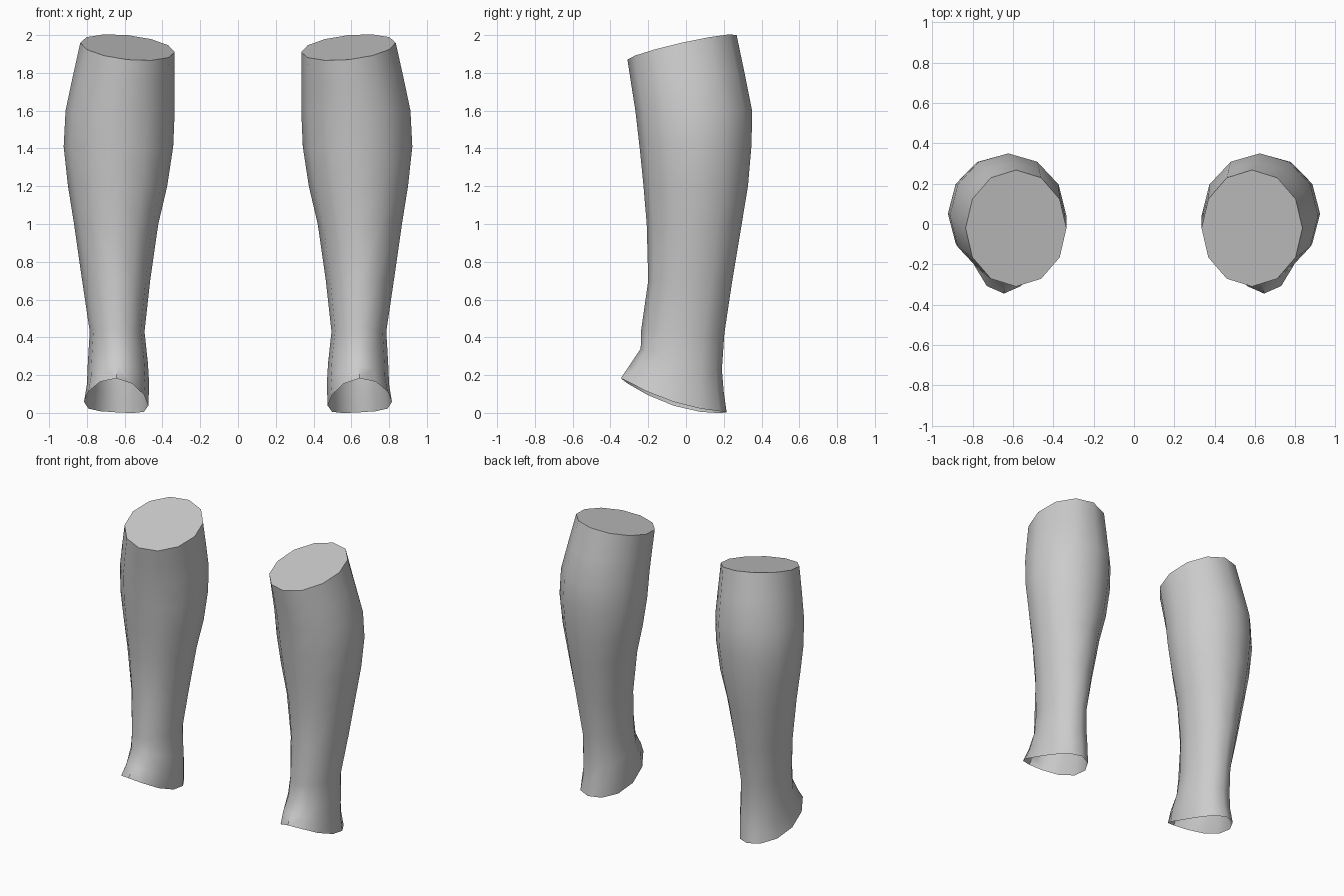
import bpy, bmesh, math

SIDES = 12
# Rings: inner x, outer x, front y, back y, front z, back z, sag in z, outward rise
RINGS = [
    (0.475, 0.815, -0.345, 0.215, 0.183, 0.003, -0.045, 0.010),
    (0.470, 0.800, -0.300, 0.200, 0.250, 0.110, -0.03, 0.0),
    (0.477, 0.795, -0.240, 0.190, 0.340, 0.230, -0.02, 0.0),
    (0.495, 0.785, -0.237, 0.203, 0.440, 0.420, 0.0, 0.0),
    (0.465, 0.825, -0.200, 0.245, 0.700, 0.700, 0.0, 0.0),
    (0.422, 0.868, -0.208, 0.295, 1.000, 1.000, 0.0, 0.0),
    (0.375, 0.900, -0.225, 0.328, 1.200, 1.200, 0.0, 0.0),
    (0.343, 0.923, -0.245, 0.347, 1.400, 1.420, 0.0, 0.0),
    (0.335, 0.913, -0.268, 0.350, 1.600, 1.600, 0.0, 0.0),
    (0.335, 0.875, -0.290, 0.310, 1.740, 1.800, 0.0, 0.010),
    (0.335, 0.835, -0.310, 0.268, 1.870, 2.000, 0.0, 0.025),
]


def ring_points(x0, x1, yf, yb, zf, zb, sag, rise):
    for i in range(SIDES):
        a = 2 * math.pi * i / SIDES
        c, s = math.cos(a), math.sin(a)
        t = (s + 1) / 2
        yield ((x0 + x1) / 2 + (x1 - x0) / 2 * c,
               yf + (yb - yf) * t,
               zf + (zb - zf) * t + sag * (1 - s * s) + rise * c)


# Lower leg: lofted rings, capped at the knee, open at the ankle
bm = bmesh.new()
loops = [[bm.verts.new(p) for p in ring_points(*r)] for r in RINGS]
for low, high in zip(loops, loops[1:]):
    for i in range(SIDES):
        j = (i + 1) % SIDES
        bm.faces.new((low[i], low[j], high[j], high[i]))
bm.faces.new(loops[-1])
mesh = bpy.data.meshes.new("lower_legs")
bm.to_mesh(mesh)
bm.free()
legs = bpy.data.objects.new("lower_legs", mesh)
bpy.context.collection.objects.link(legs)

# Smooth sides with a crisp knee cut
bpy.context.view_layer.objects.active = legs
legs.select_set(True)
bpy.ops.object.shade_smooth_by_angle(angle=math.radians(50))

# Opposite leg
mirror = legs.modifiers.new("other_leg", 'MIRROR')
mirror.use_axis = (True, False, False)
mirror.use_mirror_merge = False
